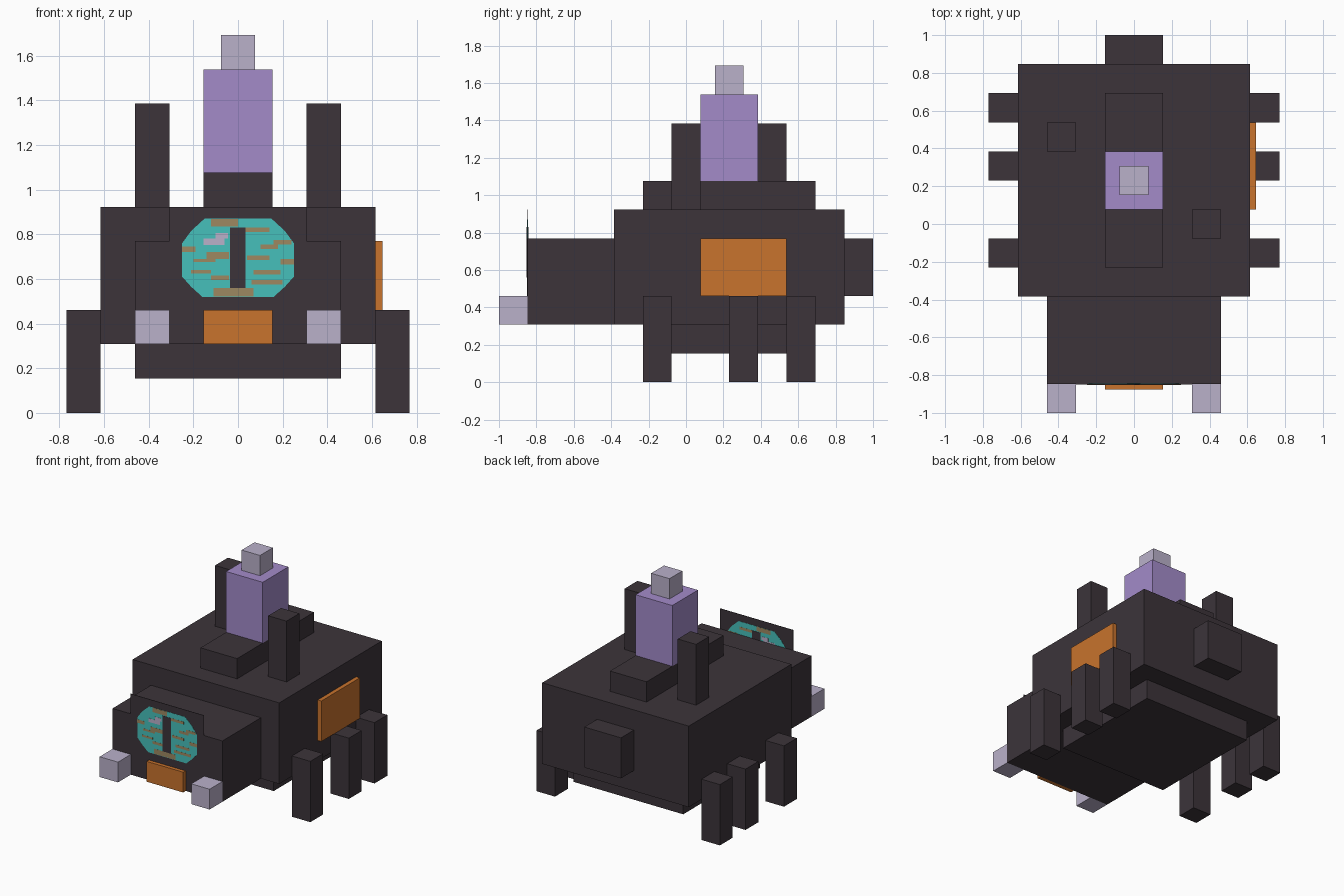
import bpy, bmesh

if "Cube" in bpy.data.objects:
    bpy.data.objects.remove(bpy.data.objects["Cube"])

U = 2 / 13  # grid unit of the blocky design


def material(name, r, g, b):
    lin = [((c / 255 + 0.055) / 1.055) ** 2.4 for c in (r, g, b)] + [1]
    m = bpy.data.materials.new(name)
    m.use_nodes = True
    m.diffuse_color = lin
    bsdf = m.node_tree.nodes["Principled BSDF"]
    bsdf.inputs["Base Color"].default_value = lin
    bsdf.inputs["Roughness"].default_value = 0.9
    return m


DARK = material("charcoal", 60, 52, 58)
ORANGE = material("orange", 200, 115, 45)
PURPLE = material("purple", 163, 139, 201)
LILAC = material("pale lilac", 186, 177, 202)
TEAL = material("teal", 70, 192, 187)
TAN = material("tan", 157, 137, 97)


def finish(name, bm, mat):
    bmesh.ops.recalc_face_normals(bm, faces=bm.faces)
    me = bpy.data.meshes.new(name)
    bm.to_mesh(me)
    bm.free()
    me.materials.append(mat)
    ob = bpy.data.objects.new(name, me)
    bpy.context.collection.objects.link(ob)
    return ob


def add_box(bm, x, y, z):
    verts = bmesh.ops.create_cube(bm, size=1)["verts"]
    for v in verts:
        for i, (lo, hi) in enumerate((x, y, z)):
            v.co[i] = (lo + hi) / 2 + v.co[i] * (hi - lo)


def box(name, mat, x, y, z, s=U):
    """Box from ranges given in grid units."""
    bm = bmesh.new()
    add_box(bm, *[(a * s, b * s) for a, b in (x, y, z)])
    return finish(name, bm, mat)


# Body, head, belly and tail
box("body", DARK, (-4, 4), (-2.5, 5.5), (2, 6))
box("head", DARK, (-3, 3), (-5.5, -2.5), (2, 5))
box("belly", DARK, (-3, 3), (-1.5, 4.5), (1, 2))
box("tail", DARK, (-1, 1), (5.5, 6.5), (3, 5))

# Tower on the back
box("tower_base", DARK, (-1, 1), (-1.5, 4.5), (6, 7))
box("tower", PURPLE, (-1, 1), (0.5, 2.5), (7, 10))
box("tower_tip", LILAC, (-0.5, 0.5), (1, 2), (10, 11))

# Staggered back spikes
box("left_spike", DARK, (2, 3), (-0.5, 0.5), (6, 9))
box("right_spike", DARK, (-3, -2), (2.5, 3.5), (6, 9))

# Legs and tusks on both sides
for side, sx in (("left", 1), ("right", -1)):
    for place, y in (("front", -1.5), ("middle", 1.5), ("back", 3.5)):
        box(f"{place}_{side}_leg", DARK, sorted((4 * sx, 5 * sx)), (y, y + 1), (0, 3))
    box(f"{side}_tusk", LILAC, sorted((2 * sx, 3 * sx)), (-6.5, -5.5), (2, 3))

# Orange panels
box("mouth_panel", ORANGE, (-1, 1), (-5.7, -5.5), (2, 3))
box("side_panel", ORANGE, (4, 4.2), (0.5, 3.5), (3, 5))

# Eye plate rising above the head, with the eye visible on both of its sides
EYE_Y = -5.5 * U - 0.0015


def layer(half):
    return (EYE_Y - half, EYE_Y + half)


box("eye_plate", DARK, (-2 * U, 2 * U), layer(0.0015), (3 * U, 6 * U), 1)

half_outline = [(0.16, 0.52), (0.21, 0.565), (0.25, 0.61),
                (0.25, 0.76), (0.21, 0.815), (0.15, 0.87)]
outline = half_outline + [(-x, z) for x, z in reversed(half_outline)]
bm = bmesh.new()
y0, y1 = layer(0.0028)
face = bm.faces.new([bm.verts.new((x, y0, z)) for x, z in outline])
ext = bmesh.ops.extrude_face_region(bm, geom=[face])["geom"]
bmesh.ops.translate(bm, vec=(0, y1 - y0, 0),
                    verts=[v for v in ext if isinstance(v, bmesh.types.BMVert)])
finish("eye", bm, TEAL)

# Flecks in the iris: x range, z range
flecks = [(-0.12, 0.0, 0.835, 0.869), (0.03, 0.14, 0.81, 0.83),
          (0.16, 0.24, 0.755, 0.775), (0.10, 0.18, 0.735, 0.755),
          (-0.25, -0.19, 0.72, 0.745), (-0.14, -0.04, 0.69, 0.72),
          (-0.20, -0.10, 0.675, 0.69), (0.04, 0.14, 0.685, 0.705),
          (0.19, 0.25, 0.665, 0.69), (-0.21, -0.12, 0.625, 0.64),
          (-0.12, -0.04, 0.595, 0.615), (0.07, 0.19, 0.62, 0.64),
          (0.06, 0.20, 0.575, 0.595), (-0.11, 0.07, 0.522, 0.56)]
bm = bmesh.new()
for xa, xb, za, zb in flecks:
    add_box(bm, (xa, xb), layer(0.0036), (za, zb))
finish("iris_flecks", bm, TAN)

# Stepped glint and slit pupil
bm = bmesh.new()
add_box(bm, (-0.155, -0.06), layer(0.0042), (0.752, 0.78))
add_box(bm, (-0.10, -0.045), layer(0.0042), (0.78, 0.805))
finish("eye_glint", bm, LILAC)
box("pupil", DARK, (-0.036, 0.034), layer(0.0047), (0.56, 0.83), 1)
